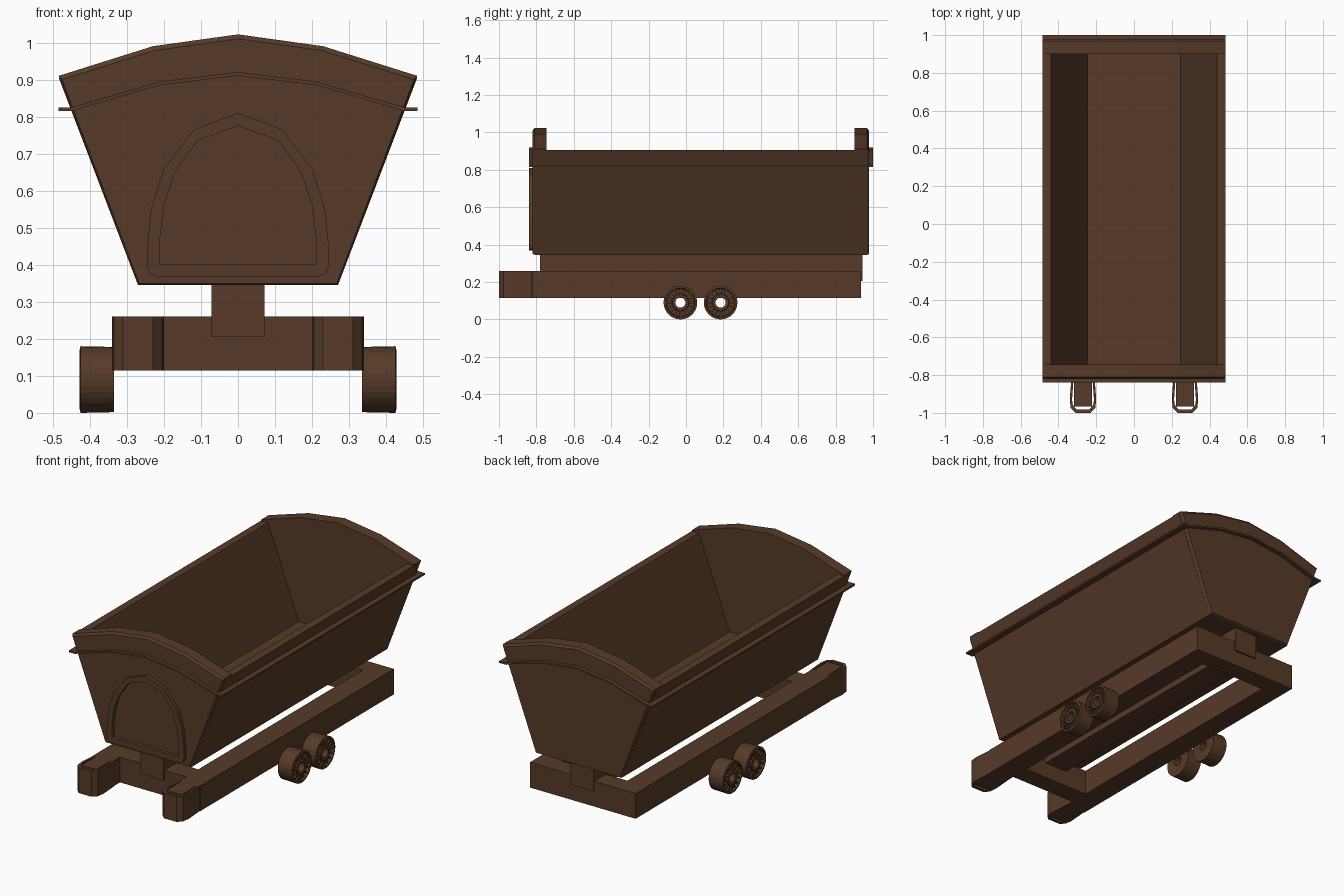
import bpy, bmesh, math

if "Cube" in bpy.data.objects:
    bpy.data.objects.remove(bpy.data.objects["Cube"])

brown = bpy.data.materials.new("dark_brown")
brown.diffuse_color = (0.095, 0.043, 0.021, 1)
brown.use_nodes = True
brown.node_tree.nodes["Principled BSDF"].inputs["Base Color"].default_value = brown.diffuse_color


def finish(name, bm):
    bmesh.ops.recalc_face_normals(bm, faces=bm.faces)
    me = bpy.data.meshes.new(name)
    bm.to_mesh(me)
    bm.free()
    me.materials.append(brown)
    ob = bpy.data.objects.new(name, me)
    bpy.context.collection.objects.link(ob)
    return ob


def loft(name, sections, capped=True, closed=False):
    """Skin a list of equal-length point loops."""
    bm = bmesh.new()
    rings = [[bm.verts.new(p) for p in s] for s in sections]
    n = len(rings[0])
    pairs = list(zip(rings, rings[1:] + rings[:1])) if closed else list(zip(rings, rings[1:]))
    for a, b in pairs:
        for i in range(n):
            j = (i + 1) % n
            bm.faces.new((a[i], a[j], b[j], b[i]))
    if capped and not closed:
        bm.faces.new(rings[0])
        bm.faces.new(rings[-1])
    return finish(name, bm)


def prism_y(name, pts, y0, y1):
    return loft(name, [[(x, y, z) for x, z in pts] for y in (y0, y1)])


def prism_z(name, pts, z0, z1):
    return loft(name, [[(x, y, z) for x, y in pts] for z in (z0, z1)])


def box(name, x0, x1, y0, y1, z0, z1):
    return prism_z(name, [(x0, y0), (x1, y0), (x1, y1), (x0, y1)], z0, z1)


def mirrored(right):
    """Complete a right-hand point run with its mirror image."""
    return right + [(-x, z) for x, z in reversed(right) if x > 0]


# tub: U-shaped trough between two arched end walls
prism_y("tub_trough", [(0.27, 0.345), (0.484, 0.905), (0.44, 0.905), (0.245, 0.39),
                       (-0.245, 0.39), (-0.44, 0.905), (-0.484, 0.905), (-0.27, 0.345)],
        -0.80, 0.955)
full = mirrored([(0.27, 0.345), (0.484, 0.91), (0.23, 0.99), (0, 1.022)])
small = mirrored([(0.267, 0.35), (0.475, 0.90), (0.227, 0.978), (0, 1.01)])
for name, ys in (("front_wall", (-0.82, -0.81, -0.745)), ("back_wall", (0.978, 0.968, 0.90))):
    loft(name, [[(x, y, z) for x, z in prof] for prof, y in zip((small, full, full), ys)])

# thin lip running around the tub
arch = [(0.485, 0.815), (0.45, 0.815), (0.21, 0.885), (0, 0.91)]
lower = arch + [(-x, z) for x, z in reversed(arch[:-1])]
lip = lower + [(x, z + 0.01) for x, z in reversed(lower)]
prism_y("front_lip", lip, -0.84, -0.80)
prism_y("back_lip", lip, 0.955, 1.0)
for s, side in ((1, "right"), (-1, "left")):
    box(side + "_lip", *sorted((s * 0.44, s * 0.485)), -0.84, 1.0, 0.815, 0.825)

# raised arched border on the front
outer = mirrored([(0.215, 0.367), (0.238, 0.377), (0.245, 0.40), (0.244, 0.46),
                  (0.235, 0.55), (0.20, 0.66), (0.12, 0.765), (0, 0.81)])
inner = mirrored([(0.207, 0.40), (0.21, 0.401), (0.21, 0.403), (0.21, 0.475),
                  (0.20, 0.56), (0.17, 0.65), (0.11, 0.735), (0, 0.775)])
loft("front_arch_border", [[(x, y, z) for x, z in p] for p, y in
                           ((outer, -0.815), (outer, -0.84), (inner, -0.84), (inner, -0.815))],
     closed=True)

# frame
box("centre_beam", -0.072, 0.072, -0.78, 0.943, 0.205, 0.35)
box("front_crossbar", -0.22, 0.22, -0.77, -0.66, 0.115, 0.26)
box("back_crossbar", -0.22, 0.22, 0.83, 0.935, 0.115, 0.26)


def bumper_loop(half, front):
    """U-shaped outline with chamfered corners, around x = 0.27."""
    c = 0.27
    return [(c + half - 0.008, -0.82), (c + half, -0.93), (c + half * 0.93, front + 0.025),
            (c + half * 0.57, front), (c - half * 0.57, front),
            (c - half * 0.93, front + 0.025), (c - half, -0.93), (c - half + 0.008, -0.82)]


for s, side in ((1, "right"), (-1, "left")):
    rail = [(0.21, 0.935), (0.335, 0.935), (0.335, -0.82), (0.318, -0.835),
            (0.318, -0.965), (0.222, -0.965), (0.222, -0.835), (0.21, -0.82)]
    prism_z(side + "_rail", [(s * x, y) for x, y in rail], 0.115, 0.26)
    cap = bumper_loop(0.07, -1.0) + bumper_loop(0.058, -0.983)[::-1]
    prism_z(side + "_bumper", [(s * x, y) for x, y in cap], 0.115, 0.26)

# wheels: hollow-hubbed lathe with recessed, spoked outer face
wheel = [(0.335, 0.027), (0.335, 0.088), (0.425, 0.09), (0.428, 0.078),
         (0.405, 0.074), (0.405, 0.046), (0.425, 0.043), (0.425, 0.027)]
SEG = 32
for s, side in ((1, "right"), (-1, "left")):
    for label, cy in (("front", -0.03), ("back", 0.185)):
        secs = []
        for i in range(SEG):
            a = 2 * math.pi * i / SEG
            secs.append([(s * x, cy + r * math.cos(a), 0.09 + r * math.sin(a)) for x, r in wheel])
        loft(f"{side}_{label}_wheel", secs, closed=True)
        # spokes
        bm = bmesh.new()
        for i in range(16):
            a = 2 * math.pi * i / 16
            loops = []
            for x in (0.40, 0.42):
                loops.append([bm.verts.new((s * x, cy + r * math.cos(a + d), 0.09 + r * math.sin(a + d)))
                              for r, d in ((0.04, -0.08), (0.077, -0.08), (0.077, 0.08), (0.04, 0.08))])
            p, q = loops
            bm.faces.new(p)
            bm.faces.new(q)
            for k in range(4):
                bm.faces.new((p[k], p[(k + 1) % 4], q[(k + 1) % 4], q[k]))
        finish(f"{side}_{label}_spokes", bm)
